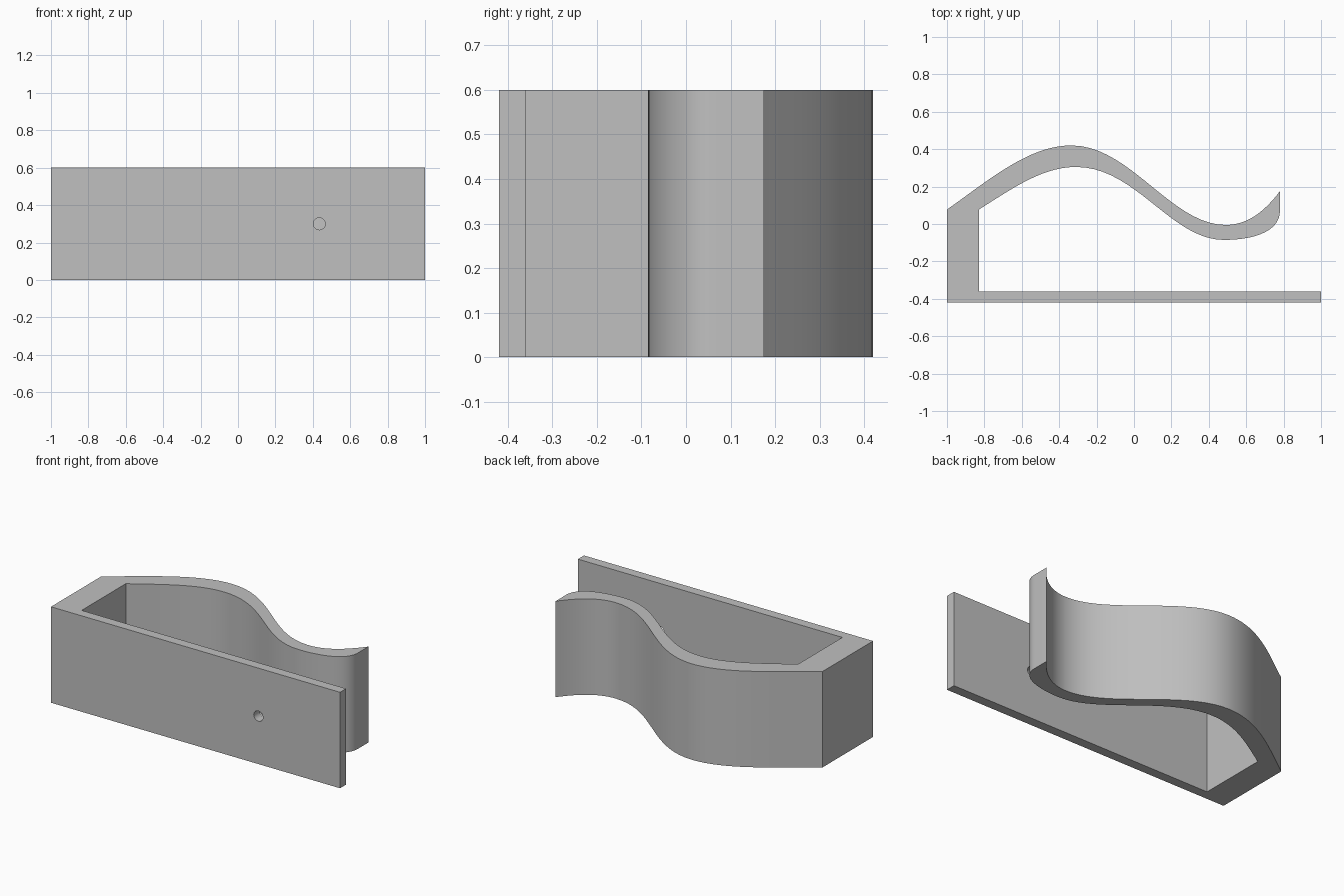
import bpy, bmesh, math
from mathutils import Vector
from mathutils.geometry import interpolate_bezier

cube = bpy.data.objects.get("Cube")
if cube:
    bpy.data.objects.remove(cube)

HEIGHT = 0.6

grey = bpy.data.materials.new("plain grey")
grey.use_nodes = True
colour = (0.53, 0.53, 0.53, 1)
grey.diffuse_color = colour
grey.node_tree.nodes["Principled BSDF"].inputs["Base Color"].default_value = colour


def curve(*points, steps=20):
    """Chain of cubic beziers: knot, handle, handle, knot, ..."""
    pts = [Vector((x, y, 0)) for x, y in points]
    path = [pts[0]]
    for i in range(0, len(pts) - 1, 3):
        a, b, c, d = pts[i:i + 4]
        path += interpolate_bezier(a, b, c, d, steps)[1:]
    return path


# Wavy spring arm: outer edge runs root to tip, inner edge likewise
outer = curve((-1, 0.077), (-0.77, 0.24), (-0.56, 0.42), (-0.335, 0.42),
              (-0.02, 0.42), (0.2, -0.005), (0.49, -0.005),
              (0.61, -0.005), (0.70, 0.07), (0.78, 0.175))
inner = curve((-0.83, 0.077), (-0.65, 0.19), (-0.49, 0.305), (-0.31, 0.305),
              (0.01, 0.305), (0.2, -0.085), (0.48, -0.085),
              (0.64, -0.085), (0.78, -0.04), (0.78, 0.07))

# Back plate and end wall close the outline
base = [Vector((x, y, 0)) for x, y in
        ((-0.83, -0.36), (1, -0.36), (1, -0.42), (-1, -0.42))]
outline = outer + inner[::-1] + base

bm = bmesh.new()
bottom = bm.faces.new([bm.verts.new(p) for p in outline])
top = bmesh.ops.extrude_face_region(bm, geom=[bottom])["geom"]
bmesh.ops.translate(bm, vec=(0, 0, HEIGHT),
                    verts=[v for v in top if isinstance(v, bmesh.types.BMVert)])
bmesh.ops.recalc_face_normals(bm, faces=bm.faces)
mesh = bpy.data.meshes.new("spring_clip")
bm.to_mesh(mesh)
bm.free()
clip = bpy.data.objects.new("spring_clip", mesh)
bpy.context.collection.objects.link(clip)
mesh.materials.append(grey)

# Screw hole through the plate
bpy.ops.mesh.primitive_cylinder_add(vertices=32, radius=0.032, depth=0.16,
                                    location=(0.435, -0.39, HEIGHT / 2),
                                    rotation=(math.pi / 2, 0, 0))
cutter = bpy.context.object
cutter.name = "hole_cutter"
cutter.data.materials.append(grey)
cutter.hide_render = True
cutter.hide_viewport = False
cut = clip.modifiers.new("screw_hole", 'BOOLEAN')
cut.operation = 'DIFFERENCE'
cut.solver = 'EXACT'
cut.object = cutter

# Apply the cut, then drop the helper and smooth the curved walls
bpy.ops.object.select_all(action='DESELECT')
clip.select_set(True)
bpy.context.view_layer.objects.active = clip
bpy.ops.object.modifier_apply(modifier=cut.name)
bpy.data.objects.remove(cutter)
bpy.ops.object.shade_smooth_by_angle(angle=math.radians(25))
